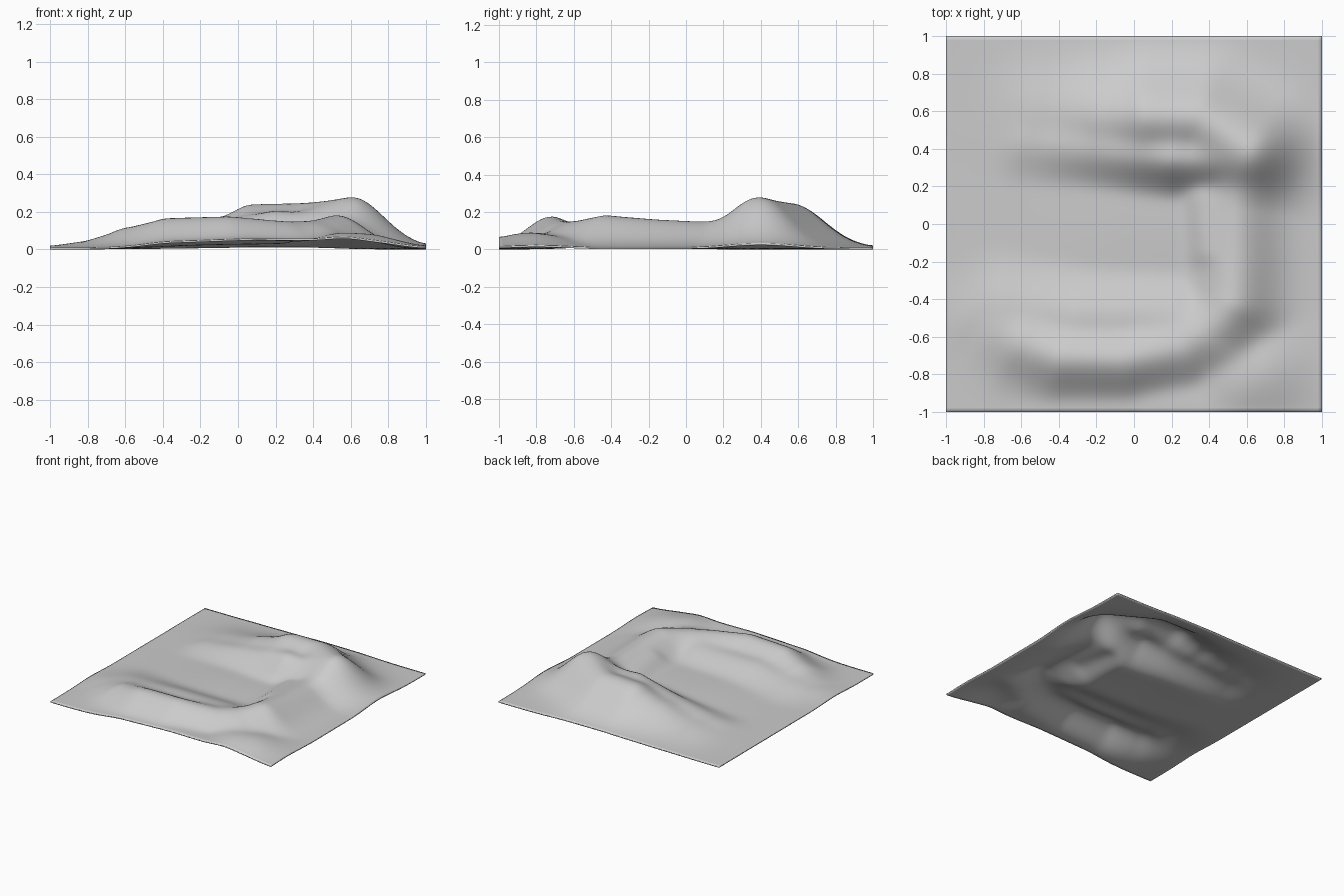
import bpy, bmesh, math
from mathutils import Vector

if "Cube" in bpy.data.objects:
    bpy.data.objects.remove(bpy.data.objects["Cube"])

# Ridge lines: (spread, [(x, y, height), ...])
RIDGES = [
    # back crest, running into the summit
    (0.17, [(-0.45, 0.58, 0.06), (-0.15, 0.57, 0.14), (0.08, 0.57, 0.232),
            (0.35, 0.56, 0.238), (0.61, 0.40, 0.262)]),
    # shelf in front of the back crest
    (0.11, [(-0.55, 0.43, 0.05), (-0.1, 0.38, 0.125), (0.2, 0.35, 0.195), (0.6, 0.33, 0.15)]),
    # east ridge
    (0.145, [(0.62, 0.38, 0.15), (0.54, 0.1, 0.138), (0.54, -0.15, 0.15),
             (0.53, -0.42, 0.172), (0.43, -0.6, 0.12)]),
    # inner spur
    (0.08, [(0.37, 0.14, 0.09), (0.40, -0.15, 0.10)]),
    # front crest and its inner slope
    (0.13, [(-0.8, -0.5, 0.03), (-0.57, -0.64, 0.11), (-0.38, -0.71, 0.158),
            (-0.05, -0.72, 0.168), (0.25, -0.66, 0.14), (0.45, -0.5, 0.12)]),
    (0.14, [(-0.65, -0.45, 0.06), (-0.3, -0.5, 0.10), (0.2, -0.5, 0.10)]),
    # front apron and corner mound
    (0.18, [(-0.3, -1.0, 0.035), (0.1, -1.0, 0.05), (0.5, -1.0, 0.045)]),
    (0.17, [(0.58, -0.83, 0.08), (0.66, -0.80, 0.075)]),
    # gentle basin floor
    (0.35, [(0.0, 0.0, 0.03), (0.2, 0.0, 0.035)]),
]


def ridge_height(x, y, spread, pts):
    best = 0.0
    p = Vector((x, y))
    for a, b in zip(pts, pts[1:]):
        pa, d = Vector(a[:2]), Vector(b[:2]) - Vector(a[:2])
        t = max(0.0, min(1.0, (p - pa).dot(d) / d.length_squared))
        r2 = (p - pa - d * t).length_squared
        best = max(best, (a[2] + (b[2] - a[2]) * t) * math.exp(-r2 / (2 * spread ** 2)))
    return best


def height(x, y):
    # soft maximum of all ridges
    return 0.01 + sum(ridge_height(x, y, s, p) ** 4 for s, p in RIDGES) ** 0.25


# Terrain sheet
bm = bmesh.new()
bmesh.ops.create_grid(bm, x_segments=90, y_segments=90, size=1.0)
for v in bm.verts:
    v.co.z = height(v.co.x, v.co.y)
for f in bm.faces:
    f.smooth = True
mesh = bpy.data.meshes.new("terrain")
bm.to_mesh(mesh)
bm.free()
terrain = bpy.data.objects.new("terrain", mesh)
bpy.context.collection.objects.link(terrain)

# Soften creases in height only, then give the sheet its thickness
sm = terrain.modifiers.new("soften", 'SMOOTH')
sm.factor, sm.iterations = 0.5, 8
sm.use_x = sm.use_y = False
so = terrain.modifiers.new("thickness", 'SOLIDIFY')
so.thickness, so.offset = 0.01, -1
